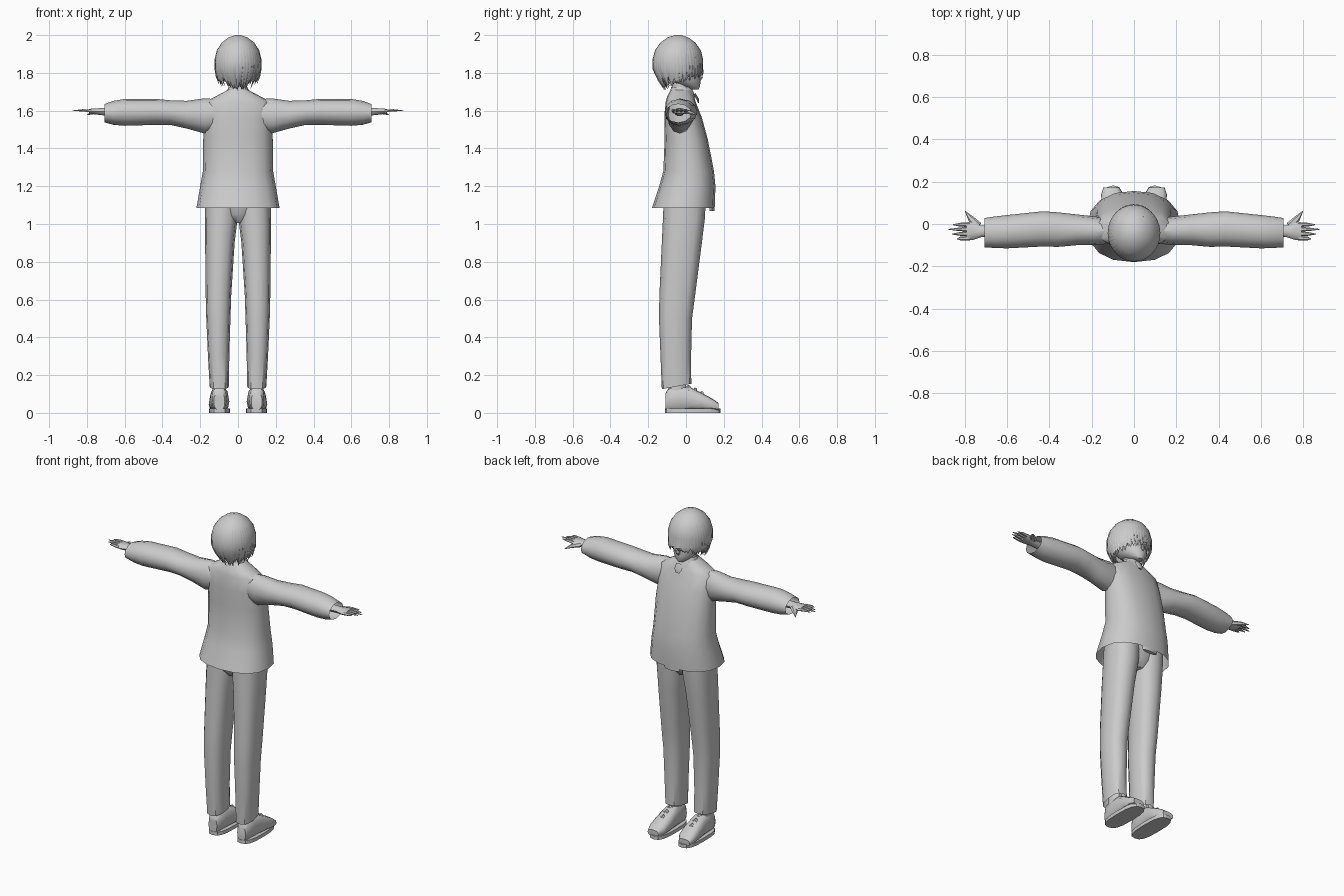
import bpy, bmesh, math, random
from mathutils import Vector

random.seed(4)
if "Cube" in bpy.data.objects:
    bpy.data.objects.remove(bpy.data.objects["Cube"])

grey = bpy.data.materials.new("plain grey")
grey.use_nodes = True
COLOUR = (0.6, 0.6, 0.6, 1)
grey.diffuse_color = COLOUR
grey.node_tree.nodes["Principled BSDF"].inputs["Base Color"].default_value = COLOUR


def finish(name, bm, mirror=False, angle=40):
    """Turn a bmesh into a shaded, optionally mirrored object."""
    bmesh.ops.recalc_face_normals(bm, faces=bm.faces)
    mesh = bpy.data.meshes.new(name)
    bm.to_mesh(mesh)
    bm.free()
    mesh.materials.append(grey)
    ob = bpy.data.objects.new(name, mesh)
    bpy.context.collection.objects.link(ob)
    bpy.ops.object.select_all(action='DESELECT')
    bpy.context.view_layer.objects.active = ob
    ob.select_set(True)
    bpy.ops.object.shade_smooth_by_angle(angle=math.radians(angle))
    if mirror:
        mod = ob.modifiers.new("Mirror", 'MIRROR')
        mod.use_mirror_merge = False
    return ob


def skin(bm, rings, caps=True):
    """Bridge rings of points into a tube."""
    loops = [[bm.verts.new(p) for p in ring] for ring in rings]
    n = len(loops[0])
    for a, b in zip(loops, loops[1:]):
        for i in range(n):
            j = (i + 1) % n
            bm.faces.new((a[i], a[j], b[j], b[i]))
    if caps:
        bm.faces.new(loops[0])
        bm.faces.new(loops[-1])


def ring(axis, t, lo1, hi1, lo2, hi2, n, power):
    """Rounded section at t on the axis, given its extents on the other two."""
    points = []
    for i in range(n):
        a = math.tau * i / n
        c, s = math.cos(a), math.sin(a)
        u = (lo1 + hi1) / 2 + (hi1 - lo1) / 2 * math.copysign(abs(c) ** power, c)
        v = (lo2 + hi2) / 2 + (hi2 - lo2) / 2 * math.copysign(abs(s) ** power, s)
        p = [u, v]
        p.insert("xyz".index(axis), t)
        points.append(Vector(p))
    return points


def loft(name, axis, sections, n=12, power=1.0, caps=True, mirror=False, angle=40):
    bm = bmesh.new()
    skin(bm, [ring(axis, *s, n, power) for s in sections], caps)
    return finish(name, bm, mirror, angle)


def spike(bm, path, widths, depth, side, n=6):
    """Tapered strand along a path, flat across the side direction."""
    rings = []
    for i, p in enumerate(path):
        along = (path[min(i + 1, len(path) - 1)] - path[max(i - 1, 0)]).normalized()
        out = along.cross(side).normalized()
        rings.append([p + side * widths[i] * math.cos(math.tau * k / n)
                      + out * widths[i] * depth * math.sin(math.tau * k / n)
                      for k in range(n)])
    skin(bm, rings)


# Loose top with a flared hem and sloping shoulders
shirt = loft("shirt", "z", [
    (1.085, -.22, .22, -.18, .152), (1.2, -.2, .2, -.142, .156),
    (1.28, -.186, .186, -.12, .148), (1.45, -.184, .184, -.113, .115),
    (1.56, -.18, .18, -.115, .085), (1.645, -.175, .175, -.108, .052),
    (1.675, -.12, .12, -.1, .043), (1.712, -.05, .05, -.08, .025)],
    n=16, power=.85, caps=False)
loft("shirt_front_flap", "z", [
    (1.068, -.05, .05, .125, .15), (1.12, -.06, .06, .125, .15)], n=8)
loft("collar", "z", [
    (1.67, -.075, .075, -.095, .05), (1.7, -.06, .06, -.085, .04),
    (1.725, -.05, .05, -.078, .025)], caps=False)
bm = bmesh.new()
spike(bm, [Vector((.01, .045, 1.69)), Vector((.012, .062, 1.66)), Vector((.012, .067, 1.64))],
      [.025, .025, .012], .3, Vector((1, 0, 0)))
finish("collar_tab", bm)

# Sleeves, with loose ends around the wrists
loft("sleeves", "x", [
    (.1, -.09, .02, 1.5, 1.66), (.18, -.1, .035, 1.48, 1.665),
    (.27, -.1, .045, 1.505, 1.652), (.36, -.108, .055, 1.525, 1.655),
    (.43, -.106, .06, 1.525, 1.662), (.6, -.115, .042, 1.52, 1.662),
    (.66, -.113, .035, 1.525, 1.652), (.706, -.11, .028, 1.538, 1.635)],
    n=12, caps=False, mirror=True)

# Hands: palm, four fingers and a thumb
loft("palms", "x", [
    (.66, -.062, -.008, 1.57, 1.615), (.72, -.062, -.008, 1.575, 1.615),
    (.76, -.075, .012, 1.58, 1.612), (.79, -.076, .008, 1.586, 1.61)],
    n=10, mirror=True)
bm = bmesh.new()
for k, tip in enumerate((.835, .86, .875, .855)):
    y = -.066 + k * .021
    spike(bm, [Vector((.775, y, 1.598)), Vector((.82, y * 1.04, 1.602)),
               Vector((tip, y * 1.06, 1.6))], [.0115, .009, .002], .8, Vector((0, 1, 0)))
spike(bm, [Vector((.735, -.01, 1.595)), Vector((.77, .025, 1.59)), Vector((.797, .06, 1.578))],
      [.02, .015, .002], .7, Vector((.7, -.7, 0)))
finish("fingers", bm, mirror=True)

# Trousers: two straight legs that meet at the seat
legs = loft("trouser_legs", "z", [
    (.14, .048, .15, -.128, .028), (.3, .046, .159, -.135, .027),
    (.5, .04, .168, -.143, .032), (.62, .036, .171, -.141, .048),
    (.9, .018, .174, -.128, .084), (1.03, .002, .175, -.122, .1),
    (1.13, 0, .172, -.118, .105)],
    n=12, power=.8, caps=False, mirror=True)
for v in legs.data.vertices:
    if v.co.z < .2:
        v.co.z += .18 * (v.co.y + .05)
loft("trouser_seat", "z", [
    (1.005, -.03, .03, -.08, .06), (1.05, -.11, .11, -.115, .09),
    (1.13, -.165, .165, -.118, .104)], n=12, power=.8)

# Ankles, shoes and soles
loft("ankles", "z", [
    (.09, .065, .135, -.095, .005), (.22, .068, .132, -.09, .0)], n=10, mirror=True)
shoes = loft("shoes", "y", [
    (-.108, .07, .128, .015, .105), (-.09, .06, .138, .012, .135),
    (-.03, .055, .142, .012, .142), (.02, .05, .147, .012, .138),
    (.08, .046, .153, .012, .108), (.14, .05, .155, .012, .075),
    (.172, .07, .145, .012, .052)], n=12, power=.75, mirror=True)
loft("soles", "z", [
    (0, .043, .153, -.112, .182), (.022, .043, .153, -.112, .182)],
    n=16, power=.7, mirror=True)
bm = bmesh.new()
for y, z in ((.015, .135), (.05, .121), (.085, .102)):
    spike(bm, [Vector((.065, y, z - .018)), Vector((.1, y, z + .006)),
               Vector((.135, y, z - .018))], [.006, .01, .006], .6, Vector((0, 1, -.5)).normalized())
finish("shoe_laces", bm, mirror=True)

# Neck, head and nose
loft("neck", "z", [
    (1.65, -.055, .055, -.08, .02), (1.7, -.042, .042, -.07, .018),
    (1.79, -.042, .042, -.08, .02)])
loft("head", "z", [
    (1.712, -.018, .018, .03, .066), (1.727, -.042, .042, -.015, .074),
    (1.755, -.068, .068, -.085, .077), (1.79, -.084, .084, -.12, .075),
    (1.85, -.094, .094, -.14, .075), (1.91, -.09, .09, -.13, .06),
    (1.95, -.05, .05, -.09, .02)], n=20)
bm = bmesh.new()
spike(bm, [Vector((0, .07, 1.805)), Vector((0, .079, 1.775)), Vector((0, .07, 1.758))],
      [.006, .012, .006], 1, Vector((1, 0, 0)))
finish("nose", bm)

# Hair: a cap with hanging locks, long at the nape and short over the face
PROFILE = ((2.0, .015), (1.988, .05), (1.96, .086), (1.92, .112), (1.87, .124), (1.83, .122))
loft("hair_cap", "z", [(z, -r, r, -.043 - r * 1.08, -.043 + r * 1.08)
                       for z, r in PROFILE], n=28)


def hair_point(a, r, z):
    return Vector((math.cos(a) * r, -.043 + math.sin(a) * r * 1.08, z))


bm = bmesh.new()
COUNT = 44
for layer in range(2):
    for k in range(COUNT):
        a = math.tau * (k + layer * .5) / COUNT
        front = math.sin(a)
        end = 1.745 + .04 * max(front, 0) + .028 * min(front, 0) + random.uniform(-.012, .018)
        tip = .1 + .02 * max(front, 0) + .035 * min(front, 0) - .014 * layer
        sway = random.uniform(-.06, .06)
        path = [hair_point(a, r - .004 - .006 * layer, z) for z, r in PROFILE[2:5]]
        path.append(hair_point(a, .119 - .008 * layer, 1.82))
        path.append(hair_point(a + sway / 2, (tip + .119) / 2 + .003, (end + 1.82) / 2))
        path.append(hair_point(a + sway, tip, end))
        side = Vector((-math.sin(a), math.cos(a), 0))
        spike(bm, path, [.006, .009, .011, .012, .011, .001], .45, side, 5)
finish("hair_locks", bm)
